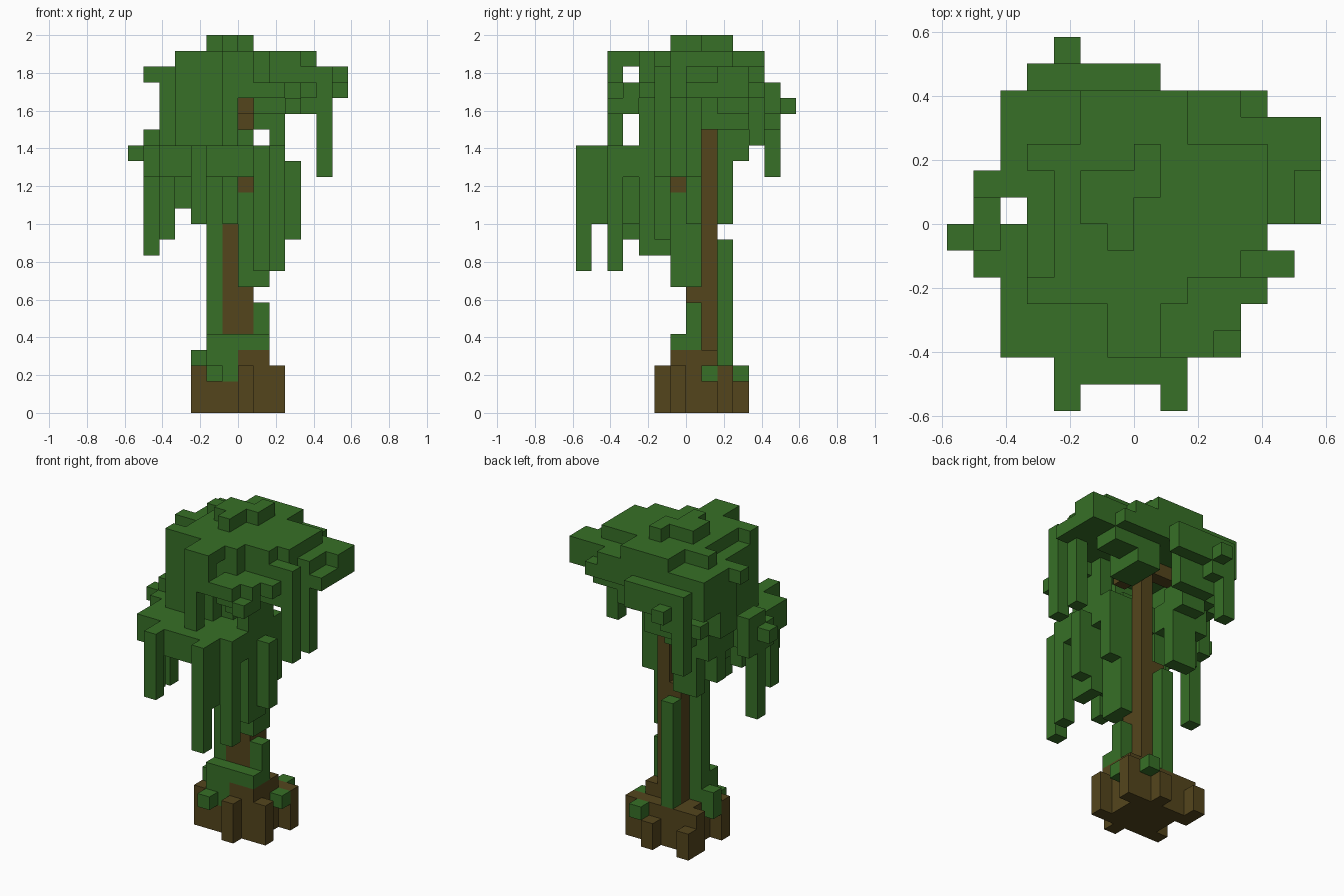
import bpy, bmesh
from mathutils import Vector

cube = bpy.data.objects.get("Cube")
if cube:
    bpy.data.objects.remove(cube, do_unlink=True)

UNIT = 1 / 12          # size of one block
cells = {}             # block position -> part name


def box(part, x, y, z):
    """Fill a block-aligned cuboid with a part."""
    for i in range(*x):
        for j in range(*y):
            for k in range(*z):
                cells[i, j, k] = part


def vine(x, y, bottom, top, part="hanging_vines"):
    """One-block-wide strand."""
    box(part, x=(x, x + 1), y=(y, y + 1), z=(bottom, top))


def material(name, colour):
    mat = bpy.data.materials.new(name)
    mat.use_nodes = True
    mat.diffuse_color = colour
    mat.node_tree.nodes["Principled BSDF"].inputs["Base Color"].default_value = colour
    return mat


leaf = material("leaf_green", (0.038, 0.162, 0.02, 1))
bark = material("bark_brown", (0.088, 0.06, 0.012, 1))

# Crown cap
cap = "crown_cap"
box(cap, x=(-1, 0), y=(-1, 0), z=(23, 24))
box(cap, x=(-2, 0), y=(0, 1), z=(23, 24))
box(cap, x=(-2, 1), y=(1, 2), z=(23, 24))
box(cap, x=(0, 1), y=(2, 3), z=(23, 24))

# Crown roof
roof = "crown_roof"
box(roof, x=(-3, 4), y=(-2, 3), z=(22, 23))
box(roof, x=(4, 5), y=(-1, 3), z=(22, 23))
box(roof, x=(-4, -2), y=(2, 3), z=(22, 23))
box(roof, x=(-2, 2), y=(3, 5), z=(22, 23))
box(roof, x=(-4, 2), y=(-3, -2), z=(22, 23))
box(roof, x=(-1, 1), y=(-4, -3), z=(22, 23))

# Wide crown slab with its side overhang
slab = "crown_slab"
box(slab, x=(-4, 5), y=(-2, 4), z=(20, 22))
box(slab, x=(-5, -4), y=(1, 5), z=(20, 22))
box(slab, x=(-4, 5), y=(-3, -2), z=(20, 21))
box(slab, x=(-4, 2), y=(-3, -2), z=(21, 22))
box(slab, x=(-4, 5), y=(4, 5), z=(20, 21))
box(slab, x=(-4, 4), y=(4, 5), z=(21, 22))
box(slab, x=(5, 6), y=(0, 4), z=(20, 22))
box(slab, x=(6, 7), y=(0, 2), z=(20, 21))
box(slab, x=(6, 7), y=(2, 4), z=(20, 22))
box(slab, x=(-6, -5), y=(1, 2), z=(21, 22))
box(slab, x=(1, 4), y=(-4, -3), z=(19, 21))
box(slab, x=(1, 3), y=(-5, -4), z=(20, 21))
box(slab, x=(3, 4), y=(-5, -4), z=(19, 20))

# Leafy skirts under the crown edge
skirt = "crown_skirt"
box(skirt, x=(-4, -3), y=(-3, 2), z=(17, 20))
box(skirt, x=(-5, -4), y=(1, 5), z=(19, 20))
box(skirt, x=(-5, -3), y=(1, 3), z=(17, 19))
box(skirt, x=(-3, 0), y=(-3, -2), z=(17, 20))
box(skirt, x=(-1, 1), y=(-5, -4), z=(20, 23))
box(skirt, x=(-1, 0), y=(-5, -4), z=(17, 20))
box(skirt, x=(-4, -1), y=(2, 4), z=(17, 18))
box(skirt, x=(-3, 0), y=(4, 5), z=(17, 20))
box(skirt, x=(-4, 1), y=(5, 6), z=(19, 21))
box(skirt, x=(-4, -2), y=(5, 6), z=(18, 19))
box(skirt, x=(-3, -2), y=(6, 7), z=(19, 20))
box(skirt, x=(1, 3), y=(-3, -2), z=(18, 20))
box(skirt, x=(2, 3), y=(-3, 0), z=(17, 20))
box(skirt, x=(1, 3), y=(1, 4), z=(18, 20))
box(skirt, x=(3, 5), y=(2, 4), z=(19, 20))
box(skirt, x=(3, 6), y=(-2, -1), z=(19, 20))

# Lower leaf shelf
shelf = "lower_shelf"
box(shelf, x=(-5, -1), y=(-3, 0), z=(15, 17))
box(shelf, x=(-5, -3), y=(-5, -3), z=(15, 17))
box(shelf, x=(-3, 2), y=(-6, -3), z=(15, 17))
box(shelf, x=(-3, -2), y=(-7, -6), z=(15, 17))
box(shelf, x=(1, 2), y=(-7, -6), z=(15, 17))
box(shelf, x=(-6, -5), y=(-2, 1), z=(15, 17))
box(shelf, x=(-6, -5), y=(-1, 1), z=(17, 18))
box(shelf, x=(-7, -6), y=(-1, 0), z=(16, 17))
box(shelf, x=(-1, 3), y=(-3, 1), z=(15, 17))
box(shelf, x=(0, 1), y=(-2, 0), z=(17, 18))
box(shelf, x=(2, 3), y=(-5, -3), z=(15, 17))
box(shelf, x=(-4, -1), y=(0, 3), z=(15, 17))
box(shelf, x=(-3, -1), y=(3, 4), z=(16, 17))

# Strands hanging from the crown
vine(x=5, y=-2, bottom=15, top=22)
vine(x=5, y=0, bottom=15, top=20)
vine(x=-4, y=5, bottom=15, top=18)

# Strands hanging from the lower shelf
vine(x=-6, y=-1, bottom=10, top=15)
vine(x=-5, y=-4, bottom=11, top=15)
vine(x=-4, y=1, bottom=13, top=15)
vine(x=-4, y=-2, bottom=13, top=15)
vine(x=-3, y=-7, bottom=12, top=15)
vine(x=-3, y=2, bottom=12, top=15)
vine(x=-2, y=2, bottom=12, top=15)
vine(x=-1, y=-4, bottom=12, top=15)
vine(x=1, y=-7, bottom=9, top=15)
vine(x=1, y=-6, bottom=12, top=15)
vine(x=2, y=-5, bottom=9, top=15)
vine(x=0, y=-1, bottom=8, top=15)
vine(x=1, y=-1, bottom=8, top=15)
vine(x=1, y=0, bottom=8, top=15)
vine(x=2, y=-3, bottom=10, top=15)
vine(x=2, y=-2, bottom=10, top=15)
vine(x=3, y=-2, bottom=11, top=16)
vine(x=2, y=0, bottom=12, top=15)

# Roots
roots = "roots"
box(roots, x=(-2, 2), y=(-1, 3), z=(0, 3))
box(roots, x=(0, 2), y=(-1, 2), z=(3, 4))
box(roots, x=(-1, 1), y=(0, 2), z=(3, 4))
for x, y in ((-3, -1), (-3, 2), (0, -2), (2, -1), (2, 2)):
    vine(x, y, bottom=0, top=3, part=roots)
for x in (-3, 0):
    vine(x, y=3, bottom=0, top=2, part=roots)

# Trunk and branches
trunk = "trunk"
box(trunk, x=(-1, 1), y=(0, 2), z=(4, 12))
box(trunk, x=(0, 1), y=(1, 2), z=(12, 20))
box(trunk, x=(-3, 0), y=(1, 2), z=(19, 20))
box(trunk, x=(0, 1), y=(-1, 1), z=(19, 20))
box(trunk, x=(0, 2), y=(-1, 0), z=(14, 15))

# Moss climbing the trunk and roots
moss = "moss"
box(moss, x=(-2, -1), y=(0, 1), z=(3, 15))
box(moss, x=(-1, 0), y=(2, 3), z=(4, 11))
box(moss, x=(-1, 0), y=(2, 3), z=(3, 4))
box(moss, x=(-2, 2), y=(-1, 0), z=(4, 5))
box(moss, x=(-2, 0), y=(-1, 0), z=(2, 4))
box(moss, x=(-3, -2), y=(0, 1), z=(2, 4))
vine(x=-2, y=-2, bottom=2, top=3, part=moss)
vine(x=1, y=0, bottom=4, top=7, part=moss)
vine(x=2, y=1, bottom=2, top=3, part=moss)
vine(x=1, y=3, bottom=2, top=3, part=moss)

# Turn each part into a mesh of its outer faces
axes = [Vector((1, 0, 0)), Vector((0, 1, 0)), Vector((0, 0, 1))]
for part in sorted(set(cells.values())):
    bm = bmesh.new()
    for cell in [c for c, owner in cells.items() if owner == part]:
        centre = Vector(cell) + Vector((0.5, 0.5, 0.5))
        for a in range(3):
            for sign in (-1, 1):
                n = axes[a] * sign
                if tuple(int(v) for v in Vector(cell) + n) in cells:
                    continue
                u, v = axes[(a + 1) % 3] * sign, axes[(a + 2) % 3]
                ring = (-u - v, u - v, u + v, v - u)
                bm.faces.new([bm.verts.new((centre + (n + r) / 2) * UNIT) for r in ring])
    bmesh.ops.remove_doubles(bm, verts=bm.verts, dist=UNIT / 100)
    mesh = bpy.data.meshes.new(part)
    bm.to_mesh(mesh)
    bm.free()
    mesh.materials.append(bark if part in (roots, trunk) else leaf)
    bpy.context.collection.objects.link(bpy.data.objects.new(part, mesh))
